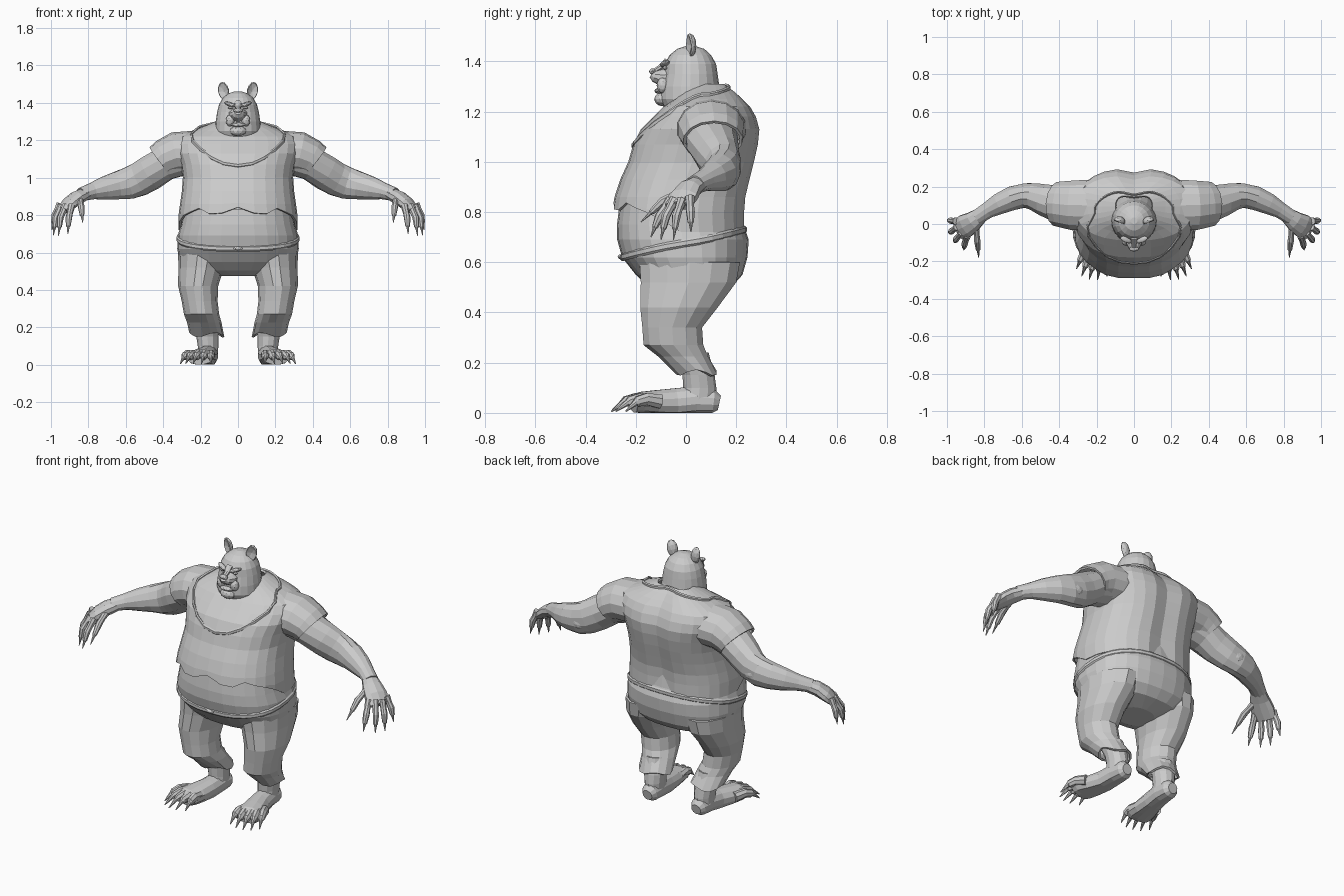
import bpy, bmesh, math
from mathutils import Vector, Matrix

if "Cube" in bpy.data.objects:
    bpy.data.objects.remove(bpy.data.objects["Cube"])

grey = bpy.data.materials.new("plain_grey")
grey.diffuse_color = (0.6, 0.6, 0.6, 1)
grey.use_nodes = True
grey.node_tree.nodes["Principled BSDF"].inputs["Base Color"].default_value = grey.diffuse_color


def finish(name, bm, mirror=False, thick=0):
    bmesh.ops.recalc_face_normals(bm, faces=bm.faces)
    me = bpy.data.meshes.new(name)
    bm.to_mesh(me)
    bm.free()
    me.materials.append(grey)
    ob = bpy.data.objects.new(name, me)
    bpy.context.collection.objects.link(ob)
    if thick:
        mod = ob.modifiers.new("thickness", 'SOLIDIFY')
        mod.thickness = thick
    if mirror:
        ob.modifiers.new("mirror", 'MIRROR')
    return ob


def skin(name, rings, cap=True, closed=False, **kw):
    """Bridge a list of point rings into one surface."""
    bm = bmesh.new()
    vs = [[bm.verts.new(p) for p in r] for r in rings]
    n = len(vs[0])
    pairs = list(zip(vs, vs[1:])) + ([(vs[-1], vs[0])] if closed else [])
    for a, b in pairs:
        for i in range(n):
            j = (i + 1) % n
            bm.faces.new((a[i], a[j], b[j], b[i]))
    if cap and not closed:
        bm.faces.new(vs[0])
        bm.faces.new(vs[-1])
    return finish(name, bm, **kw)


def tube(name, st, n=10, floor=None, closed=False, **kw):
    """Tube through stations (x, y, z, side radius, up radius)."""
    c = [Vector(s[:3]) for s in st]
    m = len(c)
    rings = []
    for k in range(m):
        if closed:
            t = c[(k + 1) % m] - c[k - 1]
        else:
            t = c[min(k + 1, m - 1)] - c[max(k - 1, 0)]
        t.normalize()
        side = t.cross(Vector((0, 0, 1))).normalized()
        up = side.cross(t)
        ring = []
        for i in range(n):
            a = math.tau * (i + 0.5) / n
            p = c[k] + side * math.cos(a) * st[k][3] + up * math.sin(a) * st[k][4]
            if floor is not None:
                p.z = max(p.z, floor)
            ring.append(p)
        rings.append(ring)
    return skin(name, rings, closed=closed, **kw)


def section(s, a, groove=0, p=0.85):
    """Point on a body section (z, half width, front y, back y)."""
    z, w, yf, yb = s
    ca, sa = math.cos(a), math.sin(a)
    x = w * math.copysign(abs(ca) ** p, ca)
    y = (yf + yb) / 2 + (yb - yf) / 2 * math.copysign(abs(sa) ** p, sa)
    if sa > 0:
        y -= groove * math.exp(-(x / 0.06) ** 2)
    return Vector((x, y, z))


def at(st, z):
    """Interpolate the sections at a height."""
    for a, b in zip(st, st[1:]):
        if a[0] <= z <= b[0]:
            f = (z - a[0]) / (b[0] - a[0])
            return tuple(u + (v - u) * f for u, v in zip(a, b))
    return st[0] if z < st[0][0] else st[-1]


def angles(n):
    return [math.tau * i / n for i in range(n)]


def band(name, st, height, r, up, n=32, groove=0):
    """Closed trim following a body surface."""
    pts = [section(at(st, height(a)), a, groove) for a in angles(n)]
    tube(name, [(*p, r, up) for p in pts], 6, closed=True)


def blob(name, loc, scale, rot=(0, 0, 0), mirror=False, dish=0):
    bm = bmesh.new()
    bmesh.ops.create_icosphere(bm, subdivisions=2, radius=1)
    for v in bm.verts:
        if dish and v.co.y < 0:
            v.co.y += dish * (1 - v.co.x ** 2 - v.co.z ** 2)
        v.co = Vector(a * b for a, b in zip(v.co, scale))
    m = Matrix.Translation(loc)
    for ang, axis in zip(rot, 'XYZ'):
        m = m @ Matrix.Rotation(ang, 4, axis)
    bm.transform(m)
    finish(name, bm, mirror=mirror)


# Shirt body with a ragged hem, lower at the sides and back
shirt = [(0.72, .318, -.28, .24), (0.80, .318, -.295, .24), (0.86, .31, -.285, .245),
         (0.93, .30, -.262, .262), (1.0, .295, -.23, .28), (1.07, .305, -.21, .295),
         (1.13, .325, -.18, .30), (1.18, .33, -.13, .285), (1.22, .315, -.09, .262),
         (1.25, .25, -.05, .235), (1.28, .17, -.02, .205), (1.31, .10, .02, .17)]


def hem(a):
    front = max(0, -math.sin(a))
    return 0.72 + 0.10 * min(1, front * 2) + 0.022 * front * math.cos(9 * a + math.pi / 2)


rings = []
for k, s in enumerate(shirt):
    ring = []
    for a in angles(28):
        z = max(s[0], hem(a) + 0.012 * k)
        ring.append(section(at(shirt, z), a, 0.025))
    rings.append(ring)
skin("shirt", rings, cap=False, thick=0.012)
band("collar", shirt, lambda a: 1.265 + (0.035 * math.sin(a) if math.sin(a) > 0
     else -0.2 * abs(math.sin(a)) ** 3), 0.007, 0.012, groove=0.025)

# Sleeves and their edge
tube("sleeve", [(.14, .10, 1.13, .14, .11), (.25, .10, 1.135, .14, .115),
                (.33, .10, 1.13, .135, .115), (.385, .105, 1.105, .125, .105),
                (.41, .107, 1.085, .12, .10)], 14, cap=False, mirror=True, thick=0.012)

# Belly and seat of the trousers
hips = [(0.475, .10, -.08, .10), (0.505, .25, -.15, .185), (0.55, .31, -.20, .225),
        (0.62, .325, -.255, .245), (0.69, .322, -.274, .25), (0.75, .305, -.275, .228),
        (0.83, .29, -.265, .215)]
skin("belly_and_hips", [[section(s, a) for a in angles(28)] for s in hips])
band("waistband", hips, lambda a: 0.675 + 0.055 * math.sin(a), 0.008, 0.016)
blob("waist_button", (0, -.262, .622), (.025, .01, .01))

# Trouser legs: z, centre x, centre y, half width, half depth
leg = [(.60, .185, .015, .135, .205), (.52, .197, .01, .122, .195),
       (.42, .213, -.028, .107, .158), (.34, .205, -.055, .096, .122),
       (.27, .195, -.050, .094, .122), (.225, .18, -.012, .092, .102),
       (.16, .167, .042, .094, .082)]
skin("trouser_leg", [[(x + w * math.cos(a), y + d * math.sin(a), z + (.012 * math.cos(3 * a) if z < .2 else 0))
                      for a in angles(14)] for z, x, y, w, d in leg],
     cap=False, mirror=True, thick=0.012)

# Ankles, feet, toes
ankle = [(.24, .175, .02, .062, .07), (.15, .163, .05, .06, .064),
         (.10, .16, .055, .055, .066), (.05, .16, .05, .052, .07)]
skin("ankle", [[(x + w * math.cos(a), y + d * math.sin(a), z) for a in angles(12)]
               for z, x, y, w, d in ankle], mirror=True)
tube("foot", [(.158, .133, .04, .03, .03), (.158, .11, .045, .048, .05),
              (.16, .04, .05, .055, .058), (.168, -.04, .042, .058, .058),
              (.185, -.12, .04, .07, .052), (.198, -.18, .04, .078, .045),
              (.205, -.21, .035, .07, .035)], 12, floor=0, mirror=True)
for i, (x, y) in enumerate([(.145, -.28), (.195, -.298), (.24, -.297), (.28, -.28), (.308, -.24)]):
    bx, by = .145 + .025 * i, -.15 + .012 * i
    mid = lambda f: (bx + (x - bx) * f, by + (y - by) * f)
    tube(f"toe_{i + 1}", [(*mid(0), .045, .024, .03), (*mid(.4), .055, .023, .026),
                          (*mid(.66), .045, .019, .022), (*mid(.72), .04, .011, .013),
                          (*mid(1), .006, .002, .003)], 8, floor=0, mirror=True)

# Arms with heavy forearms
tube("arm", [(.26, .09, 1.12, .11, .10), (.39, .105, 1.075, .105, .092),
             (.47, .125, 1.025, .088, .095), (.53, .145, .99, .075, .092),
             (.585, .152, .97, .066, .088), (.65, .138, .957, .066, .076),
             (.72, .108, .942, .058, .062), (.78, .075, .928, .045, .045),
             (.84, .035, .91, .042, .036)], 12, mirror=True)
blob("elbow", (.56, .195, .965), (.045, .025, .035), mirror=True)

# Hands: palm, fingers and thumb with claws
tube("palm", [(.81, .055, .917, .04, .034), (.86, .015, .893, .055, .038),
              (.90, -.01, .863, .066, .034), (.94, -.03, .825, .06, .022)], 10, mirror=True)
fingers = {"thumb": ((.845, -.005, .885), (.838, -.09, .845), (.83, -.18, .76)),
           "index_finger": ((.89, -.06, .85), (.905, -.105, .785), (.91, -.14, .70)),
           "middle_finger": ((.92, -.045, .85), (.95, -.08, .785), (.96, -.10, .69)),
           "ring_finger": ((.945, -.015, .85), (.975, -.038, .785), (.988, -.05, .69)),
           "little_finger": ((.95, .015, .86), (.98, .018, .80), (.995, .02, .72))}
for name, pts in fingers.items():
    a, b, c = map(Vector, pts)
    tube(name, [(*a, .02, .022), (*a.lerp(b, .6), .016, .017), (*b, .018, .018),
                (*b.lerp(c, .5), .013, .013), (*b.lerp(c, .58), .008, .008),
                (*c, .002, .002)], 8, mirror=True)

# Head and neck
head = [(1.16, .12, -.04, .17), (1.20, .122, -.08, .165), (1.25, .123, -.105, .15),
        (1.30, .119, -.10, .133), (1.35, .112, -.088, .126), (1.39, .102, -.085, .12),
        (1.425, .083, -.066, .10), (1.45, .053, -.035, .073), (1.462, .018, 0, .035)]
skin("head", [[section(s, a, p=1) for a in angles(20)] for s in head])

# Face
tube("muzzle", [(0, -.04, 1.335, .06, .05), (0, -.095, 1.335, .048, .036),
                (0, -.125, 1.342, .032, .024), (0, -.135, 1.35, .02, .016)], 10)
blob("nose", (0, -.133, 1.36), (.026, .014, .013))
tube("nose_bridge", [(0, -.125, 1.362, .014, .01), (0, -.10, 1.378, .016, .012),
                     (0, -.075, 1.405, .02, .012)], 8)
blob("cheek", (.042, -.092, 1.305), (.024, .025, .032), mirror=True)
blob("lower_lip", (0, -.108, 1.283), (.042, .018, .012))
blob("chin", (0, -.095, 1.25), (.045, .032, .028))
blob("brow", (.042, -.084, 1.392), (.036, .016, .011), (0, -.35, .35), mirror=True)
blob("eye", (.04, -.084, 1.374), (.014, .009, .008), mirror=True)
blob("ear", (.077, .015, 1.463), (.031, .026, .05), (0, .2, .35), mirror=True, dish=1.2)
